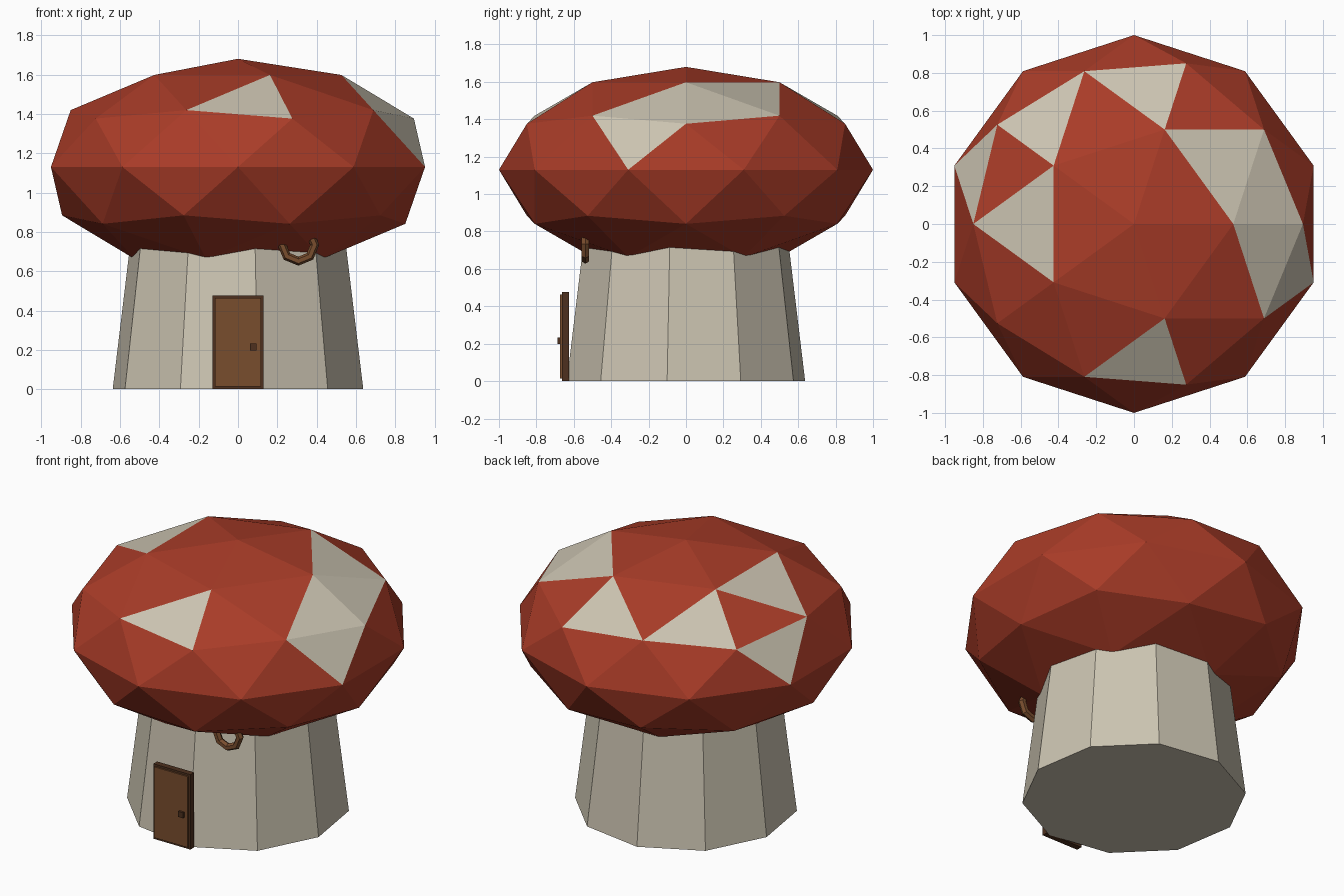
import bpy, bmesh, math
from mathutils import Vector, Matrix

if "Cube" in bpy.data.objects:
    bpy.data.objects.remove(bpy.data.objects["Cube"], do_unlink=True)


def material(name, rgb):
    m = bpy.data.materials.new(name)
    m.use_nodes = True
    m.diffuse_color = (*rgb, 1)
    m.node_tree.nodes["Principled BSDF"].inputs["Base Color"].default_value = (*rgb, 1)
    return m


RED = material("cap red", (0.40, 0.045, 0.021))
CREAM = material("cream", (0.60, 0.55, 0.44))
BROWN = material("wood brown", (0.19, 0.074, 0.027))
DARK = material("dark wood", (0.075, 0.03, 0.013))


def finish(name, bm, *mats):
    mesh = bpy.data.meshes.new(name)
    bm.to_mesh(mesh)
    bm.free()
    for m in mats:
        mesh.materials.append(m)
    ob = bpy.data.objects.new(name, mesh)
    bpy.context.collection.objects.link(ob)


def box(name, x, y, z, mat):
    """Box spanning the given (low, high) ranges."""
    bm = bmesh.new()
    bmesh.ops.create_cube(bm, size=1)
    spans = (x, y, z)
    bmesh.ops.scale(bm, vec=[b - a for a, b in spans], verts=bm.verts)
    bmesh.ops.translate(bm, vec=[(a + b) / 2 for a, b in spans], verts=bm.verts)
    finish(name, bm, mat)


# Stem: tapered ten-sided column, top hidden inside the cap
bm = bmesh.new()
height = 0.9
bmesh.ops.create_cone(bm, cap_ends=True, segments=10, radius1=0.645, radius2=0.535, depth=height)
corner = max(bm.verts, key=lambda v: v.co.xy.length).co
turn = Matrix.Rotation(math.radians(-9) - math.atan2(corner.y, corner.x), 4, "Z")
bmesh.ops.transform(bm, matrix=Matrix.Translation((0, 0, height / 2)) @ turn, verts=bm.verts)
finish("stem", bm, CREAM)

# Cap: flattened faceted ball, with single facets painted as pale spots
bm = bmesh.new()
bmesh.ops.create_icosphere(bm, subdivisions=2, radius=1)
spots = [(0.06, 0.72), (-0.47, 0.55), (-0.84, 0.28), (-0.57, 0), (0.46, 0.33),
         (0.70, 0.17), (0.70, -0.17), (0.845, -0.27), (0.06, -0.72)]
upper = [f for f in bm.faces if f.calc_center_median().z > 0]
for spot in spots:
    nearest = min(upper, key=lambda f: (f.calc_center_median().xy - Vector(spot)).length)
    nearest.material_index = 1
bmesh.ops.scale(bm, vec=(1, 1, 0.55), verts=bm.verts)
bmesh.ops.translate(bm, vec=(0, 0, 1.13), verts=bm.verts)
finish("cap", bm, RED, CREAM)

# Door: dark frame slab, raised panel and square knob
box("door_frame", (-0.13, 0.13), (-0.664, -0.626), (0, 0.476), DARK)
box("door_panel", (-0.118, 0.118), (-0.673, -0.63), (0.013, 0.463), BROWN)
box("door_knob", (0.06, 0.094), (-0.687, -0.66), (0.198, 0.233), DARK)

# Hanging ring: chunky upright loop half sunk into the underside of the cap
bpy.ops.mesh.primitive_torus_add(
    major_segments=8, minor_segments=6, major_radius=0.083, minor_radius=0.023,
    location=(0.307, -0.538, 0.734), rotation=(math.pi / 2, 0, 0))
ring = bpy.context.object
ring.name = "hanging_ring"
ring.data.materials.append(BROWN)
bpy.ops.object.shade_flat()
